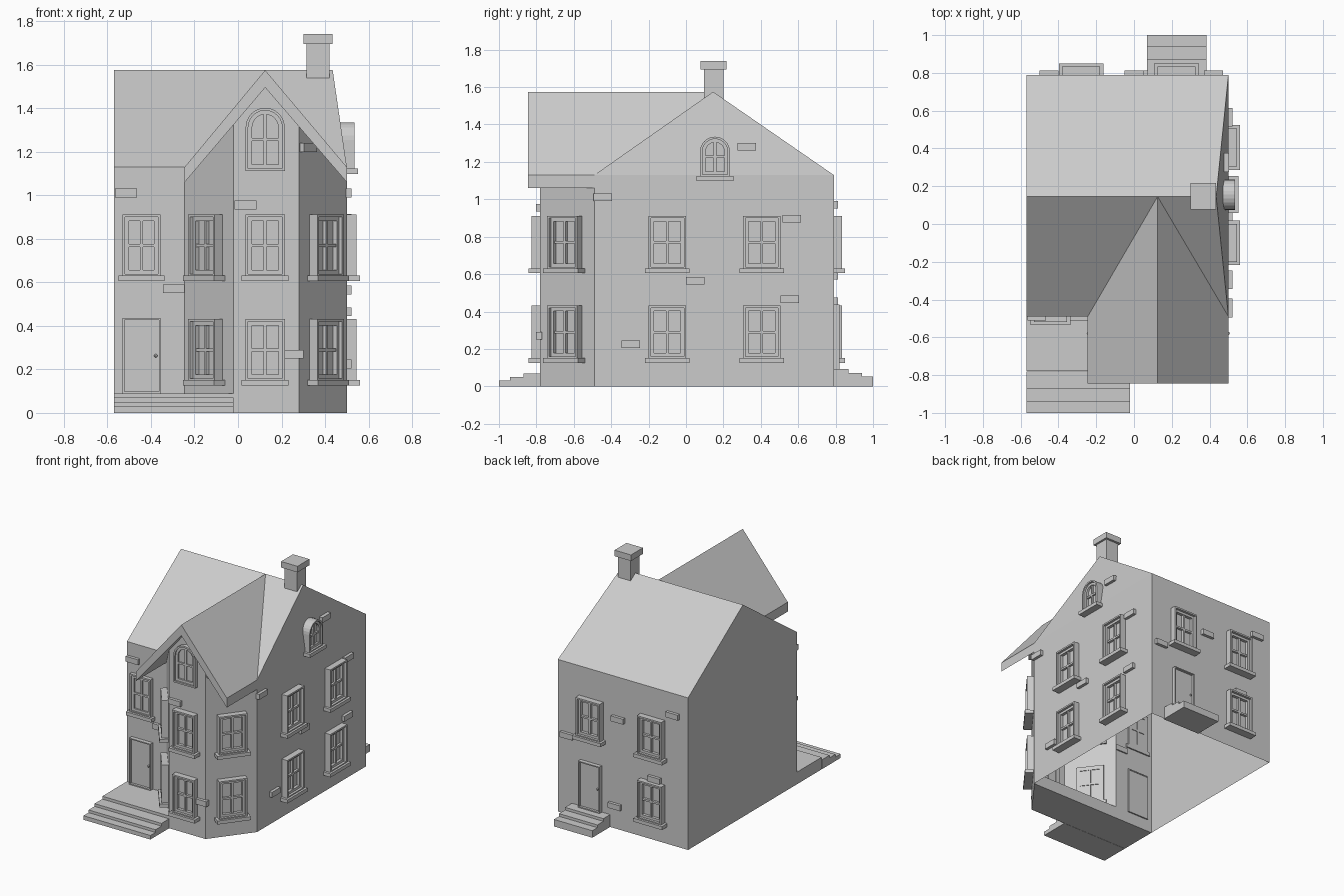
import bpy, bmesh, math
from mathutils import Matrix, Vector

cube = bpy.data.objects.get("Cube")
if cube:
    bpy.data.objects.remove(cube, do_unlink=True)

grey = bpy.data.materials.new("plain_grey")
grey.use_nodes = True
grey.diffuse_color = (0.6, 0.6, 0.6, 1)
grey.node_tree.nodes["Principled BSDF"].inputs["Base Color"].default_value = (0.6, 0.6, 0.6, 1)

# Main dimensions
LEFT, RIGHT, FRONT, BACK = -0.57, 0.5, -0.49, 0.79
EAVE, RIDGE, RIDGE_Y, RIDGE_END = 1.13, 1.575, 0.145, 0.435
BAY_Y, BAY_IN, BAY_L, BAY_R = -0.78, -0.245, -0.02, 0.28
WING_X, WING_FRONT = 0.125, -0.845
BAY_TURN = math.degrees(math.atan2(0.29, 0.22))


def finish(bm, name, matrix=None):
    bmesh.ops.recalc_face_normals(bm, faces=bm.faces)
    mesh = bpy.data.meshes.new(name)
    bm.to_mesh(mesh)
    bm.free()
    mesh.materials.append(grey)
    obj = bpy.data.objects.new(name, mesh)
    bpy.context.collection.objects.link(obj)
    if matrix:
        obj.matrix_world = matrix
    return obj


def add_box(bm, x0, x1, y0, y1, z0, z1):
    size = Matrix.Diagonal((x1 - x0, y1 - y0, z1 - z0, 1))
    centre = Matrix.Translation(((x0 + x1) / 2, (y0 + y1) / 2, (z0 + z1) / 2))
    bmesh.ops.create_cube(bm, size=1, matrix=centre @ size)


def add_prism(bm, points, shift):
    """Closed prism from a flat outline and an extrusion vector."""
    near = [bm.verts.new(p) for p in points]
    far = [bm.verts.new(Vector(p) + Vector(shift)) for p in points]
    bm.faces.new(near)
    bm.faces.new(far[::-1])
    for i in range(len(near)):
        j = (i + 1) % len(near)
        bm.faces.new((near[i], near[j], far[j], far[i]))


def add_sheets(bm, sheets):
    for pts in sheets:
        bm.faces.new([bm.verts.new(p) for p in pts])
    bmesh.ops.remove_doubles(bm, verts=bm.verts, dist=0.0005)


def outline(w, h, arched, inset):
    """Opening outline in (u, z), base centred on the origin."""
    r = w / 2 - inset
    if not arched:
        return [(-r, inset), (r, inset), (r, h - inset), (-r, h - inset)]
    spring = h - w / 2
    arc = [(r * math.cos(math.pi * k / 12), spring + r * math.sin(math.pi * k / 12))
           for k in range(13)]
    return [(-r, inset), (r, inset)] + arc


def add_ring(bm, outer, inner, y0, y1):
    loops = [[bm.verts.new((u, y, z)) for u, z in line]
             for line, y in ((outer, y0), (outer, y1), (inner, y1), (inner, y0))]
    for k in range(4):
        a, b = loops[k], loops[(k + 1) % 4]
        for i in range(len(a)):
            j = (i + 1) % len(a)
            bm.faces.new((a[i], a[j], b[j], b[i]))


def on_wall(x, y, z, turn):
    return Matrix.Translation((x, y, z)) @ Matrix.Rotation(math.radians(turn), 4, 'Z')


def window(name, x, y, z, turn, w=0.2, h=0.285, depth=0.045, arched=False, sill=True, back=0.01):
    bm = bmesh.new()
    lines = [outline(w, h, arched, i) for i in (0, 0.012, 0.03)]
    add_ring(bm, lines[0], lines[1], -depth, back)
    add_ring(bm, lines[1], lines[2], -depth * 0.6, back)
    add_prism(bm, [(u, -0.005, v) for u, v in lines[2]], (0, 0.005 + back * 0.5, 0))
    add_box(bm, -0.007, 0.007, -depth * 0.5, back, 0.02, h - 0.02)
    add_box(bm, -w / 2 + 0.02, w / 2 - 0.02, -depth * 0.5, back, h / 2 - 0.007, h / 2 + 0.007)
    if sill:
        add_box(bm, -w / 2 - 0.018, w / 2 + 0.018, -depth - 0.016, back, -0.022, 0.004)
    finish(bm, name, on_wall(x, y, z, turn))


def door(name, x, y, z, turn, w=0.175, h=0.345):
    bm = bmesh.new()
    lines = [outline(w, h, False, i) for i in (0, 0.008)]
    add_ring(bm, lines[0], lines[1], -0.03, 0.01)
    add_prism(bm, [(u, -0.012, v) for u, v in lines[1]], (0, 0.018, 0))
    knob = Matrix.Translation((w * 0.37, -0.02, h / 2))
    bmesh.ops.create_uvsphere(bm, u_segments=8, v_segments=6, radius=0.008, matrix=knob)
    finish(bm, name, on_wall(x, y, z, turn))


def brick(name, x, y, z, turn, back=0.01):
    bm = bmesh.new()
    add_box(bm, -0.05, 0.05, -0.022, back, -0.02, 0.02)
    finish(bm, name, on_wall(x, y, z, turn))


def under(x):
    """Height inside the wing roof thickness."""
    return 1.535 - abs(x - WING_X) * 1.2


# Walls, open at the bottom
lf, lb, rf, rb = (LEFT, FRONT), (LEFT, BACK), (RIGHT, FRONT), (RIGHT, BACK)
peak_l, peak_r = (LEFT, RIDGE_Y, RIDGE), (RIDGE_END, RIDGE_Y, RIDGE)
bm = bmesh.new()
add_sheets(bm, [
    [(*lf, 0), (BAY_IN, FRONT, 0), (BAY_IN, FRONT, EAVE), (*lf, EAVE)],
    [(*lb, 0), (*lf, 0), (*lf, EAVE), peak_l, (*lb, EAVE)],
    [(*rb, 0), (*lb, 0), (*lb, EAVE), (*rb, EAVE)],
    [(*rf, 0), (*rb, 0), (*rb, EAVE), (*rf, EAVE)],
    [(*rf, EAVE), (*rb, EAVE), peak_r]])
finish(bm, "house_walls")

# Angled bay
plan = [(BAY_IN, FRONT), (BAY_L, BAY_Y), (BAY_R, BAY_Y), (RIGHT, FRONT)]
bm = bmesh.new()
sheets = []
for k, (a, b) in enumerate(zip(plan, plan[1:])):
    top = [(*b, under(b[0])), (*a, under(a[0]))]
    if k == 1:
        top.insert(1, (WING_X, BAY_Y, under(WING_X)))
    sheets.append([(*a, 0), (*b, 0)] + top)
add_sheets(bm, sheets)
finish(bm, "bay_walls")

# Main roof with valleys around the wing
meet = (WING_X, RIDGE_Y, RIDGE)
bm = bmesh.new()
add_sheets(bm, [
    [(*lf, EAVE), (BAY_IN, FRONT, EAVE), meet, peak_l],
    [meet, (*rf, EAVE), peak_r],
    [(*rb, EAVE), (*lb, EAVE), peak_l, meet, peak_r]])
finish(bm, "main_roof")

# Wing roof: thick overhanging gable and thin slopes running back
bm = bmesh.new()
add_prism(bm, [(x, WING_FRONT, z) for x, z in (
    (BAY_IN, EAVE), (WING_X, RIDGE), (RIGHT, EAVE),
    (RIGHT, 1.06), (WING_X, 1.495), (BAY_IN, 1.06))], (0, FRONT - WING_FRONT, 0))
finish(bm, "wing_roof_gable")
bm = bmesh.new()
crest = (WING_X, FRONT, RIDGE)
add_sheets(bm, [[(BAY_IN, FRONT, EAVE), crest, meet], [(*rf, EAVE), meet, crest]])
finish(bm, "wing_roof_slopes")

# Chimney
bm = bmesh.new()
add_box(bm, 0.315, 0.42, 0.095, 0.2, 1.5, 1.7)
add_box(bm, 0.3, 0.435, 0.077, 0.217, 1.695, 1.74)
finish(bm, "chimney")

# Porch floor and steps
bm = bmesh.new()
add_prism(bm, [(LEFT, FRONT, 0), (LEFT, BAY_Y + 0.002, 0), (BAY_R, BAY_Y + 0.002, 0),
               (RIGHT - 0.004, FRONT, 0)], (0, 0, 0.09))
finish(bm, "porch_floor")
edges = [(0.78, 0.87, 0.07), (0.87, 0.94, 0.05), (0.94, 1.0, 0.03)]
bm = bmesh.new()
for y0, y1, z in edges:
    add_box(bm, LEFT, BAY_L, -y1, -y0, 0, z)
finish(bm, "front_steps")
bm = bmesh.new()
for y0, y1, z in edges:
    add_box(bm, 0.07, 0.385, y0, y1, 0, z + 0.022)
finish(bm, "back_steps")

# Doors
door("front_door", -0.443, FRONT, 0.09, 0)
door("back_door", 0.225, BACK, 0.092, 180)

# Windows on both floors
for floor, z in (("lower", 0.147), ("upper", 0.627)):
    window(floor + "_bay_front_window", WING_X, BAY_Y, z, 0, w=0.18)
    window(floor + "_bay_right_window", -0.1325, -0.635, z, -BAY_TURN)
    window(floor + "_bay_left_window", 0.39, -0.635, z, BAY_TURN)
    for place, y in (("front", -0.1), ("back", 0.405)):
        window(f"{floor}_side_{place}_window", RIGHT, y, z, 90)
    window(floor + "_back_window", -0.28, BACK, z, 180)
window("upper_front_window", -0.443, FRONT, 0.627, 0, w=0.175, depth=0.028)
window("upper_back_door_window", 0.225, BACK, 0.627, 180)

# Arched attic windows
window("bay_arched_window", WING_X, BAY_Y, 1.112, 0, w=0.18, h=0.29,
       depth=0.03, arched=True, sill=False)
window("side_arched_window", RIGHT, 0.155, 1.12, 90, w=0.16, h=0.215,
       depth=0.036, arched=True, back=0.05)

# Raised bricks
for n, (x, y, z, turn) in enumerate([
        (-0.515, FRONT, 1.01, 0), (-0.295, FRONT, 0.57, 0),
        (0.035, BAY_Y, 0.955, 0), (0.25, BAY_Y, 0.27, 0), (0.315, -0.735, 1.22, BAY_TURN),
        (RIGHT, -0.445, 1.01, 90), (RIGHT, 0.565, 0.895, 90), (RIGHT, 0.05, 0.565, 90),
        (RIGHT, 0.555, 0.465, 90), (RIGHT, -0.295, 0.225, 90), (0.48, 0.325, 1.28, 90),
        (0, BACK, 0.82, 180), (-0.45, BACK, 0.97, 180), (0.42, BACK, 0.59, 180),
        (0.025, BACK, 0.17, 180), (-0.3, BACK, 0.455, 180)]):
    brick(f"raised_brick_{n + 1}", x, y, z, turn)
